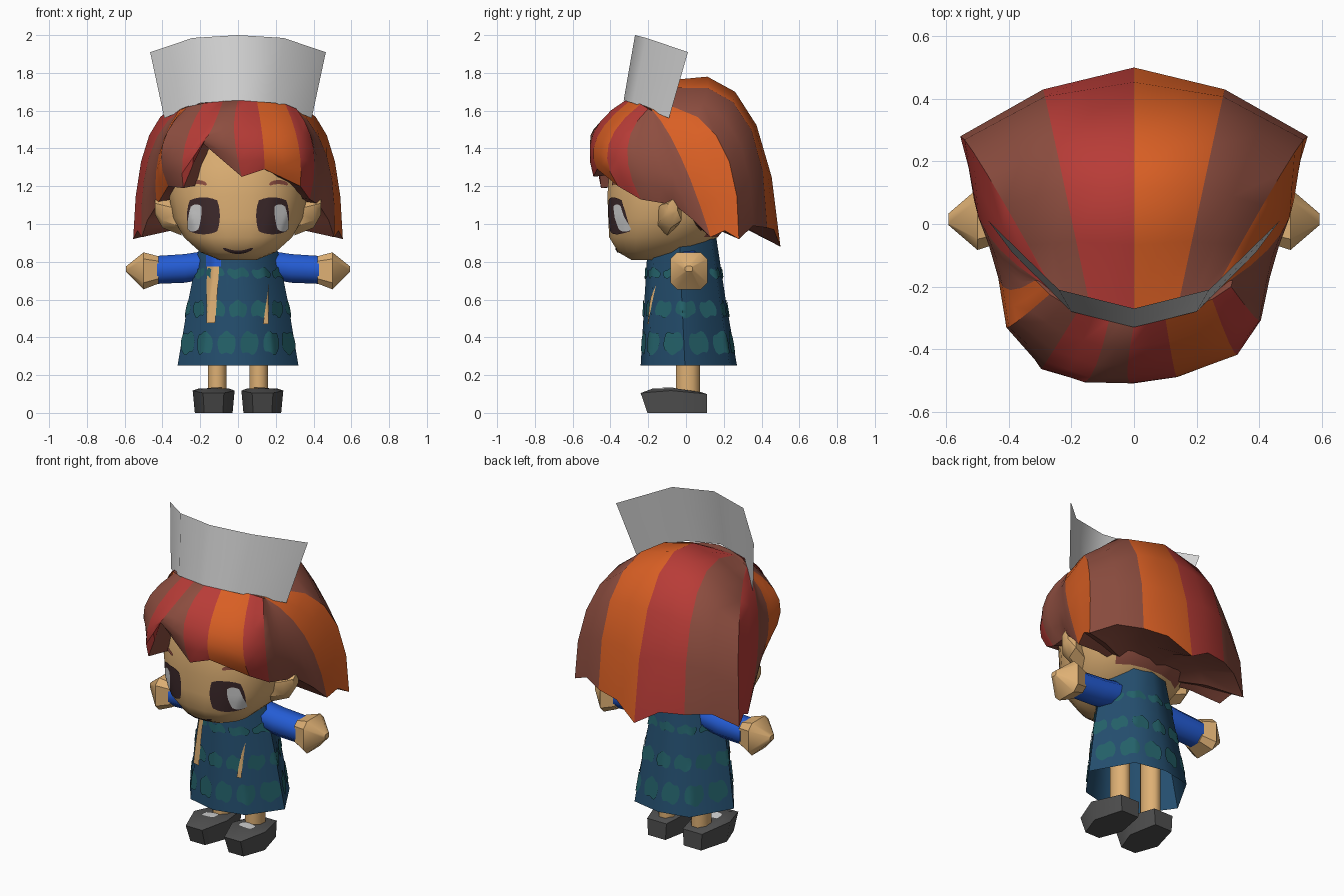
import bpy, bmesh, math
from mathutils import Vector
from mathutils.bvhtree import BVHTree

if "Cube" in bpy.data.objects:
    bpy.data.objects.remove(bpy.data.objects["Cube"])


def material(name, r, g, b):
    m = bpy.data.materials.new(name)
    m.diffuse_color = [((c / 255 + 0.055) / 1.055) ** 2.4 for c in (r, g, b)] + [1]
    m.use_nodes = True
    m.node_tree.nodes["Principled BSDF"].inputs["Base Color"].default_value = m.diffuse_color
    return m


SKIN = material("skin", 222, 176, 116)
ORANGE = material("orange hair", 217, 95, 36)
BROWN = material("brown hair", 142, 78, 64)
RED = material("red hair", 184, 60, 55)
BLUE = material("sleeve blue", 36, 92, 212)
NAVY = material("dress navy", 36, 78, 110)
TEAL = material("pattern teal", 36, 98, 106)
WHITE = material("white", 212, 212, 212)
GREY = material("shoe grey", 80, 80, 80)
DARK = material("eye brown", 62, 42, 44)


def make(name, verts, faces, mats, idx=None, angle=60, fix=True):
    """Mesh object with optional material index per face."""
    me = bpy.data.meshes.new(name)
    me.from_pydata([tuple(v) for v in verts], [], faces)
    for m in mats:
        me.materials.append(m)
    if idx:
        me.polygons.foreach_set("material_index", idx)
    if fix:
        bm = bmesh.new()
        bm.from_mesh(me)
        bmesh.ops.recalc_face_normals(bm, faces=bm.faces)
        bm.to_mesh(me)
        bm.free()
    ob = bpy.data.objects.new(name, me)
    bpy.context.collection.objects.link(ob)
    bpy.ops.object.select_all(action='DESELECT')
    ob.select_set(True)
    bpy.context.view_layer.objects.active = ob
    bpy.ops.object.shade_smooth_by_angle(angle=math.radians(angle))
    return ob


def loft(name, rings, mat, caps=(True, True), angle=60):
    n = len(rings[0])
    faces = [(r * n + i, r * n + (i + 1) % n, (r + 1) * n + (i + 1) % n, (r + 1) * n + i)
             for r in range(len(rings) - 1) for i in range(n)]
    if caps[0]:
        faces.append(tuple(range(n)))
    if caps[1]:
        faces.append(tuple((len(rings) - 1) * n + i for i in range(n)))
    return make(name, [p for r in rings for p in r], faces, [mat], angle=angle)


def oval(n, power=2.0):
    out = []
    for i in range(n):
        a = 2 * math.pi * (i + 0.5) / n
        c, s = math.cos(a), math.sin(a)
        out.append((math.copysign(abs(c) ** (2 / power), c), math.copysign(abs(s) ** (2 / power), s)))
    return out


def bvh_of(ob):
    return BVHTree.FromPolygons([v.co for v in ob.data.vertices], [p.vertices[:] for p in ob.data.polygons])


def plate(name, tree, ray, mat, lift=0.006, n=6, roundness=0.3):
    """Thin decoration laid on a surface; ray(u, v) gives origin and direction."""
    verts = []
    for j in range(n + 1):
        for i in range(n + 1):
            u, v = 2 * i / n - 1, 2 * j / n - 1
            o, d = ray(u * math.sqrt(1 - roundness * v * v), v * math.sqrt(1 - roundness * u * u))
            hit = tree.ray_cast(o, d)[0]
            if hit is None:
                return
            verts.append(hit - d * lift)
    w = n + 1
    faces = [(j * w + i, j * w + i + 1, (j + 1) * w + i + 1, (j + 1) * w + i) for j in range(n) for i in range(n)]
    make(name, verts, faces, [mat], fix=False)


def front_ray(x, z):
    return Vector((x, -2, z)), Vector((0, 1, 0))


# Head, with the nape in hair brown
head_rings = [(.81, -.19, .1, .1), (.85, -.17, .2, .19), (.93, -.12, .29, .29), (1.03, -.08, .345, .335),
              (1.15, -.05, .37, .37), (1.3, -.02, .38, .39), (1.5, -.02, .3, .33)]
head = loft("head", [[(x * rx, cy + y * ry, z) for x, y in oval(20, 2.3)] for z, cy, rx, ry in head_rings], SKIN)
head.data.materials.append(BROWN)
for p in head.data.polygons:
    p.material_index = int(p.center.y > .1)
face = bvh_of(head)

# Eyes, brows, ears
for s, side in ((-1, "left"), (1, "right")):
    plate(side + "_eye", face, lambda u, v: front_ray(s * .183 + .087 * u, 1.043 + .098 * v), DARK)
    plate(side + "_eye_glint", face, lambda u, v: front_ray(s * (.23 - .01 * v) + .034 * u, 1.032 + .072 * v),
          WHITE, lift=.009)
    plate(side + "_brow", face, lambda u, v: front_ray(s * .215 + .05 * u, 1.222 - .012 * u * u + .011 * v), BROWN)
    ear = [[(s * x, cy + y * ry, cz + z * rz) for y, z in oval(6)] for x, cy, ry, cz, rz in
           ((.3, -.1, .06, 1.03, .09), (.4, -.08, .065, 1.06, .08), (.44, -.07, .03, 1.09, .04))]
    loft(side + "_ear", ear, SKIN, angle=40)
# Mouth
plate("mouth", face, lambda u, v: front_ray(.08 * u, .85 + .022 * u * u + .009 * v), DARK)

# Hair: columns of (root, bulge, tip), fanning out from under the headband
back = [((.14, -.265, 1.65), (.25, .25, 1.645), (.29, .43, .98)),
        ((.25, -.225, 1.63), (.47, .16, 1.47), (.555, .28, .92)),
        ((.3, -.185, 1.61), (.47, -.03, 1.36), (.51, .13, .93)),
        ((.31, -.18, 1.6), (.44, -.11, 1.36), (.48, .04, 1.02)),
        ((.315, -.18, 1.6), (.42, -.2, 1.36), (.43, -.06, 1.1))]
fringe = [((.31, -.2, 1.61), (.4, -.31, 1.4), (.38, -.24, 1.13)),
          ((.25, -.24, 1.635), (.32, -.41, 1.42), (.33, -.36, 1.2)),
          ((.1, -.3, 1.65), (.13, -.47, 1.46), (.14, -.47, 1.29)),
          ((0, -.32, 1.655), (-.02, -.49, 1.48), (.02, -.49, 1.25)),
          ((-.08, -.31, 1.65), (-.14, -.49, 1.5), (-.19, -.47, 1.43)),
          ((-.18, -.28, 1.64), (-.28, -.44, 1.42), (-.29, -.45, 1.19)),
          ((-.27, -.225, 1.62), (-.4, -.33, 1.42), (-.37, -.28, 1.2))]
mirrored = [tuple((-x, y, z) for x, y, z in c) for c in reversed(back)]
columns = [((0, -.28, 1.65), (0, .26, 1.7), (0, .5, .88))] + back + fringe + mirrored
hair_mats = [ORANGE, BROWN, RED]
stripes = [0, 1, 0, 1, 1, 1, 2, 0, 2, 1, 2, 1, 0, 1, 1, 2, 1, 2]
rows, verts, count = 7, [], 2 * len(columns)
for k in range(count):
    a, b = columns[k // 2], columns[((k + 1) // 2) % len(columns)]
    p0, p1, p2 = [(Vector(p) + Vector(q)) / 2 for p, q in zip(a, b)]
    if k % 2 and p2.y > .2:
        p2.z += .04  # notches between the locks along the back
    for r in range(rows):
        t = r / (rows - 1)
        verts.append(p0 * (1 - t) * (1 - 2 * t) + p1 * 4 * t * (1 - t) + p2 * t * (2 * t - 1))
    verts.append(Vector((p2.x * .65, p2.y * .65, max(p2.z + .02, .97))))
faces, idx = [], []
w = rows + 1
for k in range(count):
    m = (k + 1) % count
    for r in range(rows):
        faces.append((k * w + r, m * w + r, m * w + r + 1, k * w + r + 1))
        idx.append(stripes[k // 2] if r < rows - 1 else 1)
verts.append(Vector((0, .05, .95)))
for k in range(count):  # underside
    faces.append((k * w + rows, ((k + 1) % count) * w + rows, len(verts) - 1))
    idx.append(1)
faces.append(tuple(k * w for k in range(count)))
idx.append(1)
make("hair", verts, faces, hair_mats, idx, angle=35)

# Tall curved headband, a single sheet
top = [(-.465, .01, 1.91), (-.24, -.21, 1.985), (0, -.27, 2.0), (.24, -.21, 1.985), (.465, .01, 1.91)]
low = [(-.39, -.09, 1.56), (-.2, -.28, 1.64), (0, -.33, 1.655), (.2, -.28, 1.64), (.39, -.09, 1.56)]
make("headband", low + top, [(i, i + 1, i + 6, i + 5) for i in range(4)], [WHITE], fix=False)

# Dress, open at the hem
half = [(0, -1), (.58, -.82), (1, -.08), (.58, .85), (0, 1)]
section = half + [(-x, y) for x, y in half[-2:0:-1]]
dress = loft("dress", [[(x * rx, cy + y * ry, z) for x, y in section] for z, cy, rx, ry in
                       ((.25, .015, .32, .255), (.6, -.005, .262, .215), (.93, -.02, .195, .18))],
             NAVY, caps=(False, True))
cloth = bvh_of(dress)


def cloth_ray(angle, z):
    d = Vector((-math.cos(angle), -math.sin(angle), 0))
    return Vector((0, 0, z)) - d * 2, d


# Rows of patches around the dress
for row, (z, h, n, wide) in enumerate(((.37, .058, 12, .21), (.55, .042, 12, .215), (.74, .025, 10, .28))):
    for i in range(n):
        a = 2 * math.pi * (i + .5 * (row + 1)) / n
        plate("dress_patch", cloth, lambda u, v: cloth_ray(a + wide * u, z + h * v + .008 * math.sin(5 * u + i)),
              TEAL, lift=.006, n=6, roundness=.4)

# Slits and collar on the dress front
plate("left_slit", cloth, lambda u, v: front_ray(-.138 + .006 * v + (.028 + .005 * v) * u, .625 + .15 * v),
      SKIN, lift=.0095, roundness=0)
plate("right_slit", cloth, lambda u, v: front_ray(.155 + .008 * v + .007 * u * (1 - v), .575 + .105 * v),
      SKIN, lift=.0095, roundness=0)
plate("collar", cloth, lambda u, v: front_ray(-.13 + .04 * u, .805 + .03 * v), BLUE, lift=.009, roundness=0)

for s, side in ((-1, "left"), (1, "right")):
    # Sleeve and boxy hand
    loft(side + "_sleeve", [[(s * x, .015 + y * ry, cz + z * rz) for y, z in oval(8)] for x, cz, ry, rz in
                            ((.13, .79, .08, .08), (.28, .765, .085, .082), (.43, .757, .083, .08))], BLUE)
    loft(side + "_hand", [[(s * x, .015 + y * ry, cz + z * rz) for y, z in oval(8, 4)] for x, cz, ry, rz in
                          ((.42, .757, .075, .075), (.5, .752, .102, .102), (.592, .762, .02, .015))], SKIN, angle=40)
    # Leg
    loft(side + "_leg", [[(s * .11 + x * .054, .01 + y * .068, z) for x, y in oval(8)] for z in (.08, .5)], SKIN)
    # Shoe
    plan = [(.055, .11), (.185, .11), (.24, -.08), (.185, -.24), (.075, -.24), (.018, -.08)]
    heights = [.1, .1, .118, .105, .105, .118]
    sole = [(s * (.125 + (x - .125) * .9), y if y > 0 else y * .85, 0) for x, y in plan]
    rim = [(s * x, y, z) for (x, y), z in zip(plan, heights)]
    crown = [(s * (.125 + (x - .125) * .7), y * .72, .13 if y < 0 else .11) for x, y in plan]
    shoe = loft(side + "_shoe", [sole, rim, crown], GREY)
    # Pale shoe tongue
    plate(side + "_shoe_tongue", bvh_of(shoe),
          lambda u, v: (Vector((s * .125 + .045 * u, -.09 + .035 * v, 1)), Vector((0, 0, -1))), WHITE, lift=.005)
